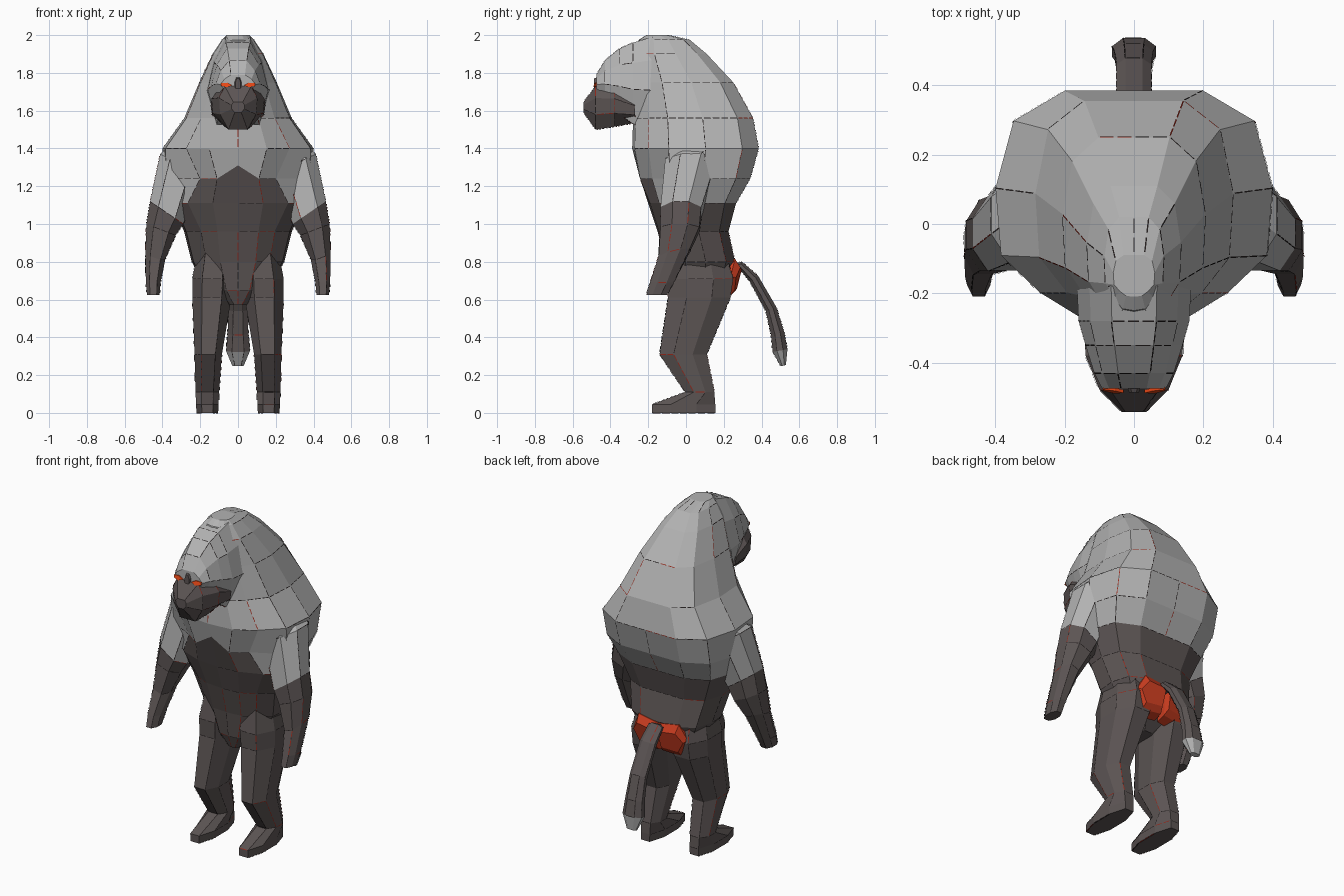
import bpy, bmesh, random
from mathutils import Vector

if "Cube" in bpy.data.objects:
    bpy.data.objects.remove(bpy.data.objects["Cube"])

random.seed(4)


def material(name, rgb):
    m = bpy.data.materials.new(name)
    m.diffuse_color = (*rgb, 1)
    m.use_nodes = True
    m.node_tree.nodes["Principled BSDF"].inputs["Base Color"].default_value = m.diffuse_color
    return m


MATS = [material("dark_hide", (0.108, 0.091, 0.089)),
        material("grey_mane", (0.45, 0.45, 0.45)),
        material("red_rump", (0.58, 0.045, 0.014)),
        material("orange_eye", (1.0, 0.08, 0.01)),
        material("black_crack", (0.018, 0.014, 0.014)),
        material("red_crack", (0.30, 0.02, 0.01))]
DARK, MANE, RED, EYE, BLACK, REDCRACK = range(6)
cracks = bmesh.new()


def finish(name, bm):
    me = bpy.data.meshes.new(name)
    bm.to_mesh(me)
    for m in MATS:
        me.materials.append(m)
    ob = bpy.data.objects.new(name, me)
    bpy.context.collection.objects.link(ob)


def add_cracks(bm):
    """Thin dashed plates along a random share of the facet edges."""
    for e in bm.edges:
        if e.calc_length() < 0.05 or random.random() > 0.55 or len(e.link_faces) != 2:
            continue
        a, b = e.verts[0].co, e.verts[1].co
        n = (e.link_faces[0].normal + e.link_faces[1].normal).normalized()
        side = n.cross((b - a).normalized()) * 0.002
        steps = max(1, round(e.calc_length() / 0.05))
        red = random.random() < 0.2
        for i in range(steps):
            p = a.lerp(b, (i + 0.08) / steps) + n * 0.002
            q = a.lerp(b, (i + 0.85) / steps) + n * 0.002
            f = cracks.faces.new([cracks.verts.new(c) for c in
                                  (p - side, q - side, q + side, p + side)])
            f.material_index = REDCRACK if red else BLACK


def loft(name, rings, colour, cracked=True):
    """Skin equal-sized rings of points, cap both ends, colour by a rule."""
    bm = bmesh.new()
    rows = [[bm.verts.new(p) for p in r] for r in rings]
    n = len(rows[0])
    for r, s in zip(rows, rows[1:]):
        for i in range(n):
            bm.faces.new((r[i], r[(i + 1) % n], s[(i + 1) % n], s[i]))
    bm.faces.new(rows[0])
    bm.faces.new(rows[-1])
    bmesh.ops.recalc_face_normals(bm, faces=bm.faces)
    bm.normal_update()
    for f in bm.faces:
        f.material_index = colour(f.calc_center_median())
    if cracked:
        add_cracks(bm)
    finish(name, bm)


OCT = [(1, .4), (.5, 1), (-.5, 1), (-1, .4), (-1, -.4), (-.5, -1), (.5, -1), (1, -.4)]
SKULL = [(1, -.15), (.78, .5), (.4, 1), (-.4, 1), (-.78, .5), (-1, -.15), (-.7, -1), (.7, -1)]
SNOUT = [(1, .45), (.7, 1), (-.7, 1), (-1, .45), (-.95, -.3), (-.5, -1), (.5, -1), (.95, -.3)]


def flat_ring(s, x0, x1, y0, y1, z, tx=0, ty=0):
    """Horizontal chamfered box ring, tilted by tx and ty; s mirrors it."""
    return [Vector((s * ((x0 + x1) / 2 + u * (x1 - x0) / 2),
                    (y0 + y1) / 2 + v * (y1 - y0) / 2, z + u * tx + v * ty)) for u, v in OCT]


def upright_ring(y, w, z0, z1, shape=SKULL):
    """Ring facing forward, for the head parts."""
    return [Vector((u * w, y, (z0 + z1) / 2 + v * (z1 - z0) / 2)) for u, v in shape]


# Torso and hump: horizontal rings (z, half width, front y, back y)
HALF = [(0, 0), (.38, .02), (.68, .13), (.96, .29), (1, .58), (.87, .87), (.5, 1), (0, 1)]
TEMPLATE = HALF + [(-x, t) for x, t in HALF[-2:0:-1]]
BODY = [(.57, .05, -.06, .12), (.65, .16, -.09, .215), (.80, .245, -.11, .26),
        (.96, .285, -.15, .225), (1.11, .35, -.20, .265), (1.24, .395, -.255, .34),
        (1.40, .40, -.285, .385), (1.56, .285, -.28, .355), (1.75, .205, -.28, .25),
        (1.90, .135, -.28, .11), (1.975, .085, -.25, .02), (2.0, .06, -.21, -.09)]


def torso_colour(c):
    if c.y < 0 and abs(c.x) < 0.21:
        return MANE if c.z > 1.25 else DARK
    return MANE if c.z > 1.11 else DARK


torso = [[Vector((x * w, f + t * (b - f), z)) for x, t in TEMPLATE] for z, w, f, b in BODY]
# Dark bib: peaked top edge, sides spreading downward
torso[5][0].z = 1.31
for i, s in ((1, 1), (-1, -1)):
    torso[5][i].x, torso[5][2 * i].x = s * .11, s * .20
    torso[4][2 * i].x = s * .265
loft("torso", torso, torso_colour)

# Head and muzzle
loft("head", [upright_ring(*r) for r in
              [(-.02, .11, 1.52, 1.93), (-.18, .165, 1.50, 1.99), (-.28, .16, 1.53, 1.96),
               (-.35, .14, 1.58, 1.93), (-.43, .115, 1.65, 1.865), (-.475, .092, 1.70, 1.79)]],
     lambda c: MANE)
loft("muzzle", [upright_ring(*r, SNOUT) for r in
                [(-.27, .145, 1.535, 1.66), (-.38, .14, 1.515, 1.72),
                 (-.478, .10, 1.50, 1.73), (-.543, .035, 1.59, 1.645)]], lambda c: DARK)
# Nose bridge
loft("nose_bridge", [upright_ring(-.44, .03, 1.70, 1.79, OCT),
                     upright_ring(-.487, .014, 1.70, 1.77, OCT)], lambda c: DARK, False)

for s, side in ((1, "left"), (-1, "right")):
    # Eyes
    loft(side + "_eye", [[Vector((s * x, y + d, z)) for x, y, z in
                          ((.030, -.488, 1.735), (.055, -.482, 1.748), (.090, -.478, 1.746),
                           (.090, -.482, 1.730), (.055, -.490, 1.724))] for d in (0, .009)],
         lambda c: EYE, False)

    # Arms, grey above the slanting cuff
    loft(side + "_arm", [flat_ring(s, *r) for r in
                         [(.12, .35, -.06, .20, 1.42), (.20, .412, -.11, .16, 1.32, .05),
                          (.29, .465, -.135, .08, 1.06, .06), (.33, .485, -.135, .07, .97, .03),
                          (.385, .49, -.145, .02, .84, .02, .02), (.41, .488, -.19, -.065, .69),
                          (.415, .482, -.21, -.10, .625)]],
         lambda c: MANE if c.z > 1.07 else DARK)

    # Legs with feet
    loft(side + "_leg", [flat_ring(s, *r) for r in
                         [(.04, .20, -.06, .18, .93), (.03, .242, -.10, .25, .71),
                          (.035, .242, -.095, .235, .61),
                          (.085, .23, -.14, .11, .31), (.10, .225, -.005, .15, .11),
                          (.103, .222, -.18, .155, .045), (.105, .22, -.18, .155, 0)]],
         lambda c: DARK)

    # Red rump pads: broad flat pentagons with a sloping underside
    PENT = [(-.9, -.9), (.5, -1), (1, .1), (.5, 1), (-1, .8)]
    loft(side + "_rump_pad", [[Vector((s * (.09 + u * w), y + v * .015 - max(u, 0) * .02, z + v * h))
                               for u, v in PENT]
                              for y, w, h, z in ((.20, .088, .11, .705), (.255, .088, .10, .715),
                                                 (.283, .075, .06, .71))], lambda c: RED, False)

# Tail with a grey tip: (y, z, half width, half thickness)
TAIL = [(.20, .74, .035, .02), (.29, .78, .045, .022), (.36, .71, .05, .027), (.45, .55, .05, .03),
        (.485, .42, .055, .036), (.498, .33, .063, .04), (.515, .25, .03, .014)]
rings = []
for i, (y, z, w, t) in enumerate(TAIL):
    a, b = TAIL[max(i - 1, 0)], TAIL[min(i + 1, len(TAIL) - 1)]
    d = Vector((0, b[0] - a[0], b[1] - a[1])).normalized()
    n = Vector((0, -d.z, d.y))
    rings.append([Vector((u * w, y, z)) + n * (v * t) for u, v in OCT])
loft("tail", rings, lambda c: MANE if c.z < 0.34 else DARK)

finish("hide_cracks", cracks)
